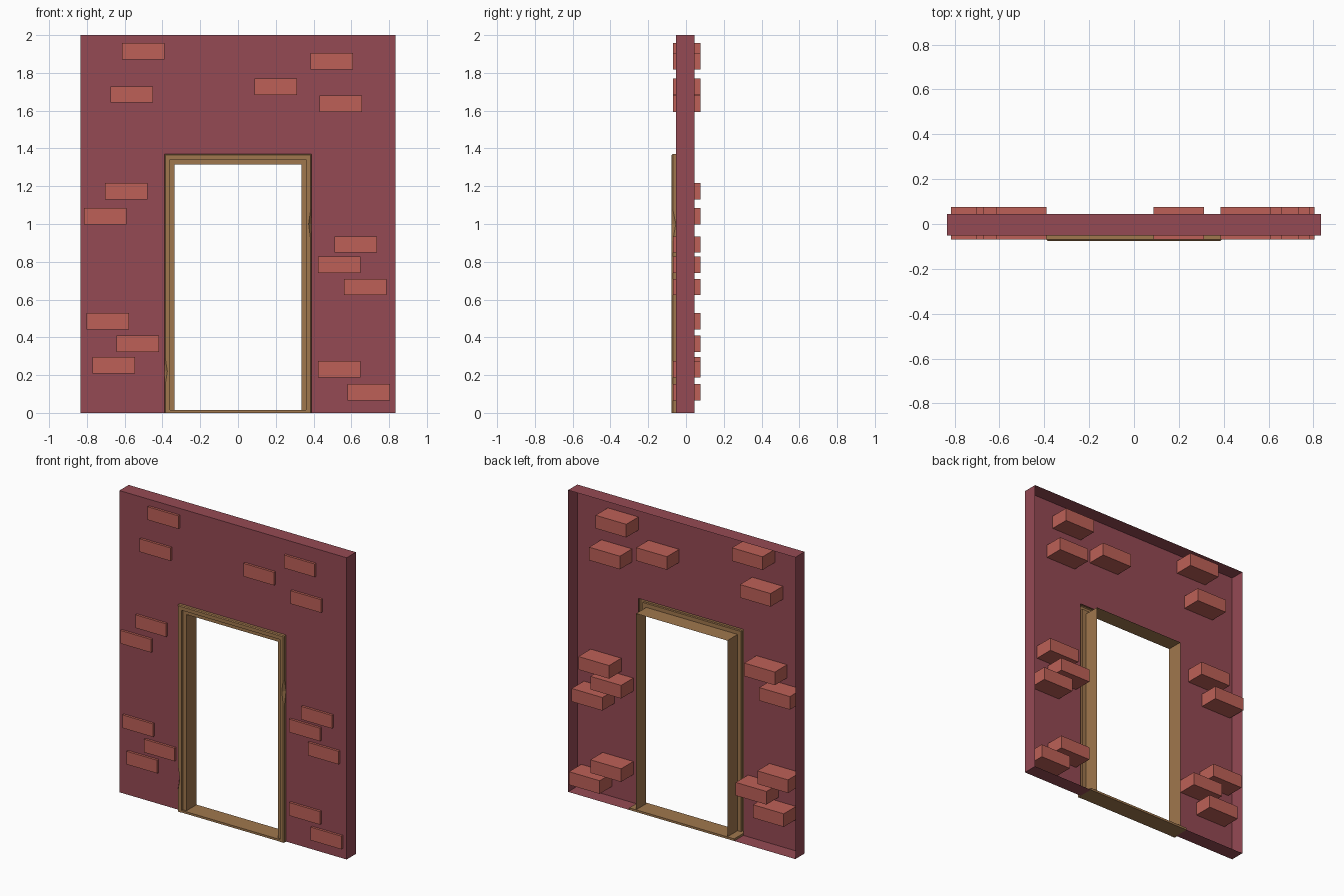
import bpy

if "Cube" in bpy.data.objects:
    bpy.data.objects.remove(bpy.data.objects["Cube"])

def material(name, rgb):
    m = bpy.data.materials.new(name)
    m.diffuse_color = (*rgb, 1)
    m.use_nodes = True
    m.node_tree.nodes["Principled BSDF"].inputs["Base Color"].default_value = m.diffuse_color
    return m

WALL = material("dark red wall", (0.30, 0.068, 0.088))
BRICK = material("brick red", (0.51, 0.118, 0.096))
WOOD = material("wood brown", (0.352, 0.185, 0.075))

def make(name, verts, faces, mat):
    me = bpy.data.meshes.new(name)
    me.from_pydata(verts, [], faces)
    me.materials.append(mat)
    ob = bpy.data.objects.new(name, me)
    bpy.context.collection.objects.link(ob)
    return ob

def box(name, x0, x1, y0, y1, z0, z1, mat):
    v = [(x, y, z) for x in (x0, x1) for y in (y0, y1) for z in (z0, z1)]
    f = [(0, 1, 3, 2), (4, 6, 7, 5), (0, 4, 5, 1), (2, 3, 7, 6), (0, 2, 6, 4), (1, 5, 7, 3)]
    return make(name, v, f, mat)

FRONT, BACK = -0.052, 0.045

# wall: a front sheet with a doorway and an outer rim, open at the back
outline = [(-.833, 0), (-.385, 0), (-.385, 1.365), (.385, 1.365),
           (.385, 0), (.833, 0), (.833, 2), (-.833, 2)]
n = len(outline)
verts = [(x, FRONT, z) for x, z in outline] + [(x, BACK, z) for x, z in outline]
faces = [(0, 1, 2, 7), (2, 3, 6, 7), (3, 4, 5, 6)]
for i in range(n):
    if i not in (1, 2, 3):
        j = (i + 1) % n
        faces.append((i, i + n, j + n, j))
make("wall", verts, faces, WALL)

# door frame: stepped moulding swept round the doorway, with two chipped edges
IN_X, IN_Z = 0.335, 1.315
profile = [(.055, FRONT), (.055, -.070), (.050, -.076), (.026, -.076),
           (.026, -.062), (0, -.062), (0, BACK)]
chipped = [(.055, FRONT), (.055, -.054), (.039, -.076)] + profile[3:]
# stations: side, height (None = mitred top corner), cross-section
stations = [(-1, 0, profile), (-1, .15, profile), (-1, .22, chipped), (-1, .29, profile),
            (-1, None, profile), (1, None, profile),
            (1, 1.08, profile), (1, 1.00, chipped), (1, .91, profile), (1, 0, profile)]
verts, faces = [], []
p = len(profile)
for side, z, section in stations:
    for d, y in section:
        verts.append((side * (IN_X + d), y, IN_Z + d if z is None else z))
for s in range(len(stations) - 1):
    for k in range(p - 1):
        a, b = s * p + k, (s + 1) * p + k
        faces.append((a, a + 1, b + 1, b))
make("door_frame", verts, faces, WOOD)

# sill
box("door_sill", -.385, .385, -.074, BACK, 0, .014, WOOD)

# bricks: lower left corner of each
bricks = [(-.615, 1.870), (-.674, 1.642), (.087, 1.683), (.385, 1.818), (.432, 1.594),
          (-.705, 1.130), (-.815, .997), (.511, .848), (.423, .740), (.560, .623),
          (-.801, .441), (-.643, .322), (-.770, .208), (.423, .187), (.580, .066)]
for x, z in bricks:
    box("brick", x, x + .225, -.068, .076, z, z + .087, BRICK)
